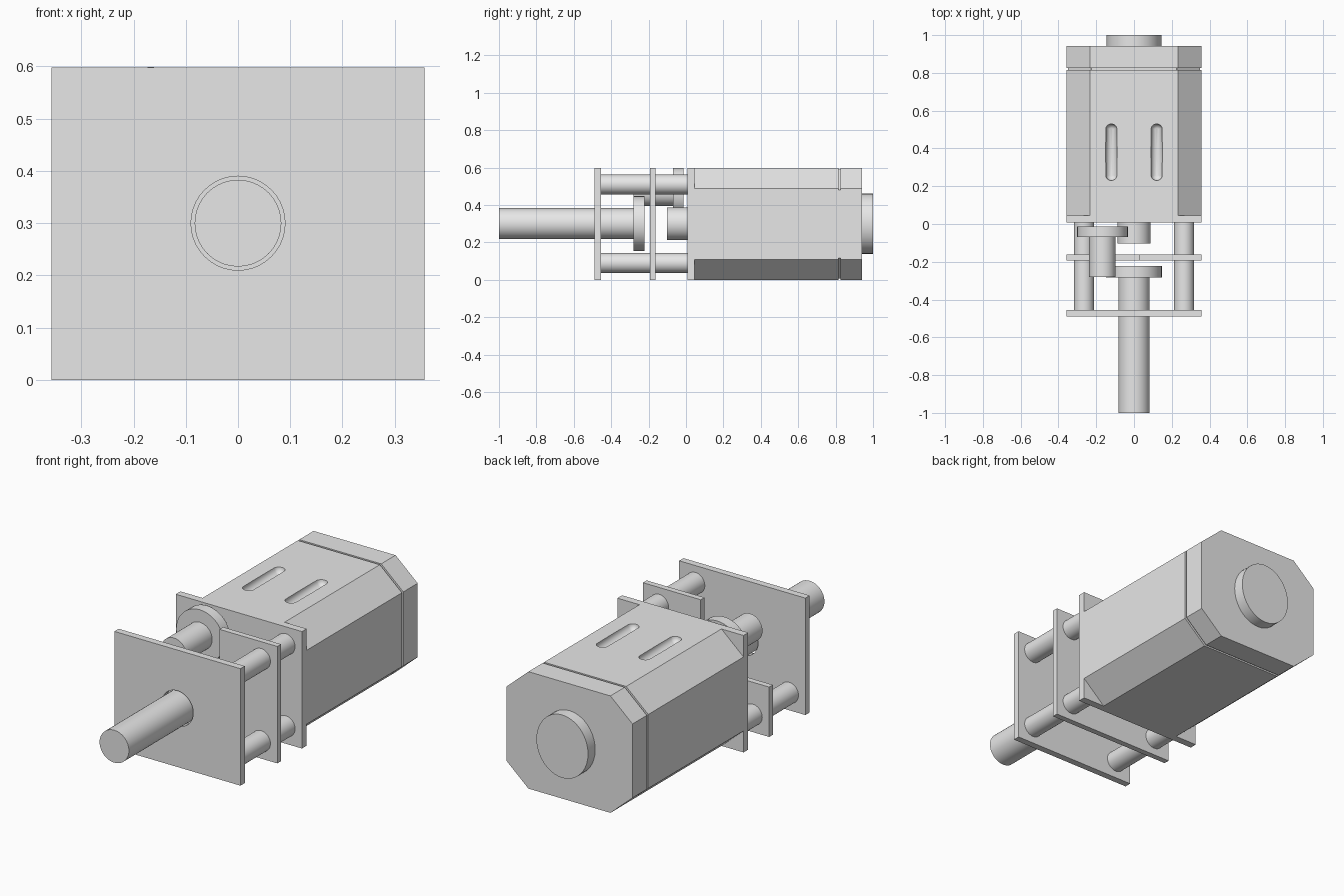
import bpy, bmesh, math

old = bpy.data.objects.get("Cube")
if old:
    bpy.data.objects.remove(old)

W, H = 0.357, 0.598      # half width and full height of the body
MID = 0.3                # height of the main axis

metal = bpy.data.materials.new("plain grey")
metal.use_nodes = True
metal.diffuse_color = (0.8, 0.8, 0.8, 1)
metal.node_tree.nodes["Principled BSDF"].inputs["Base Color"].default_value = (0.8, 0.8, 0.8, 1)


def extrude(name, outline, y0, y1):
    """Prism with an (x, z) outline running along y."""
    bm = bmesh.new()
    face = bm.faces.new([bm.verts.new((x, y0, z)) for x, z in outline])
    new = bmesh.ops.extrude_face_region(bm, geom=[face])["geom"]
    moved = [v for v in new if isinstance(v, bmesh.types.BMVert)]
    bmesh.ops.translate(bm, verts=moved, vec=(0, y1 - y0, 0))
    bmesh.ops.recalc_face_normals(bm, faces=bm.faces)
    return add_object(name, bm)


def add_object(name, bm):
    mesh = bpy.data.meshes.new(name)
    bm.to_mesh(mesh)
    bm.free()
    mesh.materials.append(metal)
    obj = bpy.data.objects.new(name, mesh)
    bpy.context.collection.objects.link(obj)
    return obj


def smooth(obj):
    bpy.ops.object.select_all(action='DESELECT')
    obj.select_set(True)
    bpy.context.view_layer.objects.active = obj
    bpy.ops.object.shade_smooth_by_angle(angle=math.radians(30))


def rod(name, x, z, r, y0, y1, rz=None):
    ring = [math.tau * i / 40 for i in range(40)]
    outline = [(x + r * math.cos(a), z + (rz or r) * math.sin(a)) for a in ring]
    obj = extrude(name, outline, y0, y1)
    smooth(obj)
    return obj


def cut(obj, cutter):
    cutter.hide_render = True
    mod = obj.modifiers.new("cut", 'BOOLEAN')
    mod.operation = 'DIFFERENCE'
    mod.solver = 'EXACT'
    mod.object = cutter
    bpy.ops.object.select_all(action='DESELECT')
    bpy.context.view_layer.objects.active = obj
    obj.select_set(True)
    bpy.ops.object.modifier_apply(modifier=mod.name)
    bpy.data.objects.remove(cutter)


def chamfered(inset=0.0):
    """Eight-sided body section."""
    w, h, cx, cz = W - inset, H / 2 - inset, 0.125, 0.11
    quarter = [(w, h - cz), (w - cx, h)]
    right = [(x, -z) for x, z in reversed(quarter)] + quarter
    left = [(-x, -z) for x, z in right]
    return [(x, z + H / 2) for x, z in right + left]


# Motor body, seam and rear cap
body = extrude("motor_body", chamfered(), 0.045, 0.815)
extrude("seam_core", chamfered(0.008), 0.81, 0.83)
extrude("rear_cap", chamfered(), 0.826, 0.942)
rod("rear_hub", 0, MID, 0.146, 0.94, 1.0, rz=0.161)

# Two rounded vent slots in the top
for x in (-0.12, 0.12):
    bm = bmesh.new()
    bmesh.ops.create_uvsphere(bm, u_segments=24, v_segments=12, radius=0.03)
    for v in bm.verts:
        v.co.y += math.copysign(0.12, v.co.y) if abs(v.co.y) > 1e-5 else 0
        v.co.x += x
        v.co.y += 0.38
        v.co.z += H
    cut(body, add_object("slot_cutter", bm))
smooth(body)

# Gearbox plates
rect = [(-W, 0), (W, 0), (W, H), (-W, H)]
front = extrude("front_plate", rect, -0.49, -0.455)
cut(front, rod("hole_cutter", 0, MID, 0.09, -0.6, -0.4))
smooth(front)
extrude("rear_plate", rect, 0.007, 0.045)
step = [(-W, 0), (W, 0), (W, H), (0.03, H), (0.03, 0.255), (-W, 0.255)]
extrude("middle_plate", step, -0.192, -0.162)

# Spacer posts at three corners
for name, x, z in (("lower_left", 0.265, 0.09), ("lower_right", -0.265, 0.09),
                   ("upper_left", 0.265, 0.51)):
    rod(name + "_post", x, z, 0.053, -0.456, 0.008)

# Shafts and gear discs
rod("output_shaft", 0, MID, 0.083, -1.0, -0.28)
rod("output_gear", 0, MID, 0.147, -0.282, -0.223)
rod("motor_pinion", 0, MID, 0.088, -0.102, 0.01)
rod("idler_gear", -0.167, 0.465, 0.134, -0.07, -0.014)
rod("idler_shaft", -0.167, 0.465, 0.07, -0.28, -0.069)
